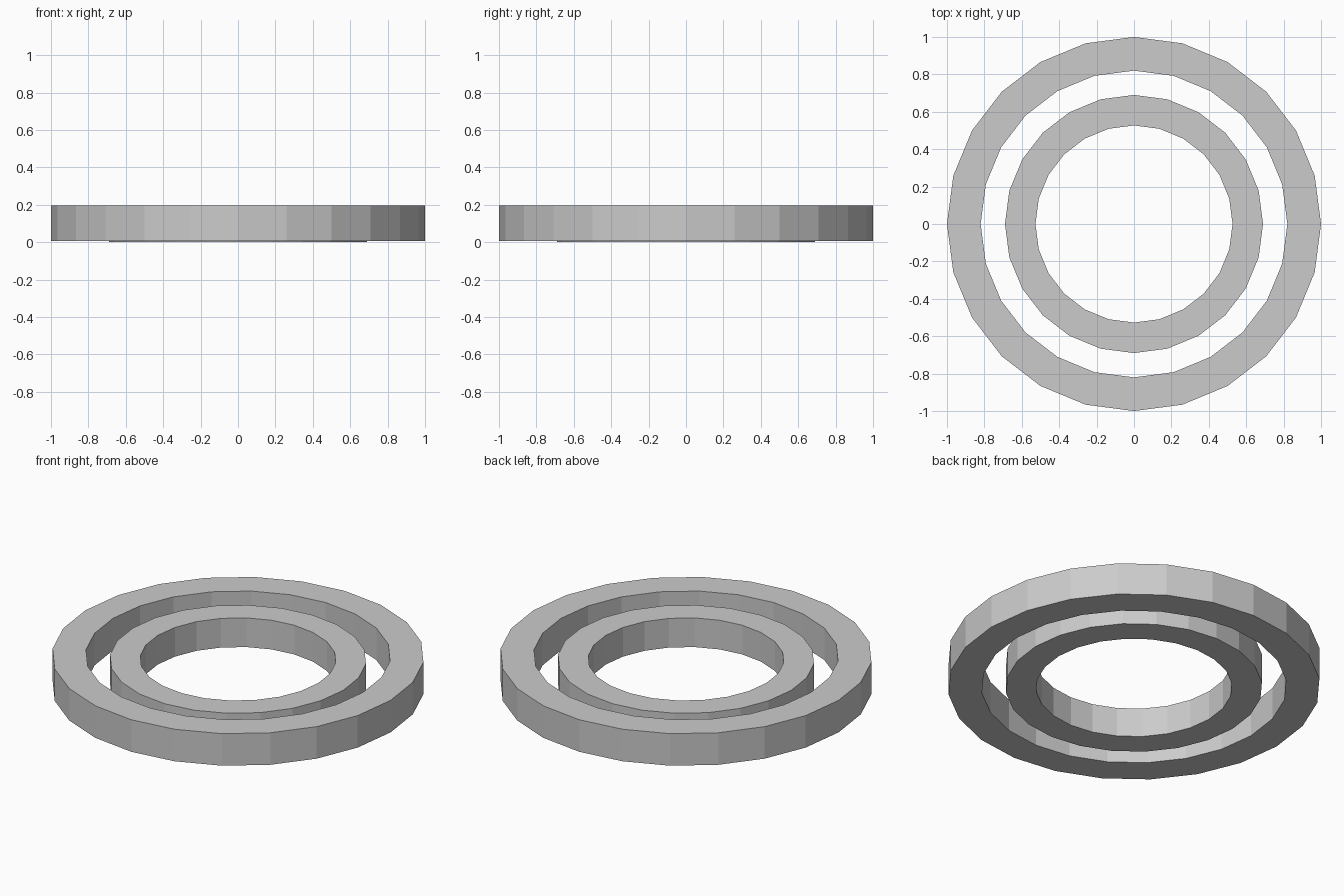
import bpy, bmesh
from math import cos, sin, tau

if "Cube" in bpy.data.objects:
    bpy.data.objects.remove(bpy.data.objects["Cube"])

SIDES = 24


def ring(name, r_out, r_in, z0, z1):
    """Flat-faced ring: a rectangular section swept around z."""
    bm = bmesh.new()
    section = [(r_out, z0), (r_out, z1), (r_in, z1), (r_in, z0)]
    loops = [[bm.verts.new((r * cos(tau * i / SIDES), r * sin(tau * i / SIDES), z))
              for r, z in section] for i in range(SIDES)]
    for i in range(SIDES):
        a, b = loops[i], loops[(i + 1) % SIDES]
        for j in range(4):
            k = (j + 1) % 4
            bm.faces.new((a[j], b[j], b[k], a[k]))
    bmesh.ops.recalc_face_normals(bm, faces=bm.faces)
    mesh = bpy.data.meshes.new(name)
    bm.to_mesh(mesh)
    bm.free()
    bpy.context.collection.objects.link(bpy.data.objects.new(name, mesh))


# Outer ring sits slightly above the floor; inner ring is a little lower
ring("outer_ring", 1.0, 0.82, 0.006, 0.196)
ring("inner_ring", 0.69, 0.527, 0.0, 0.173)
